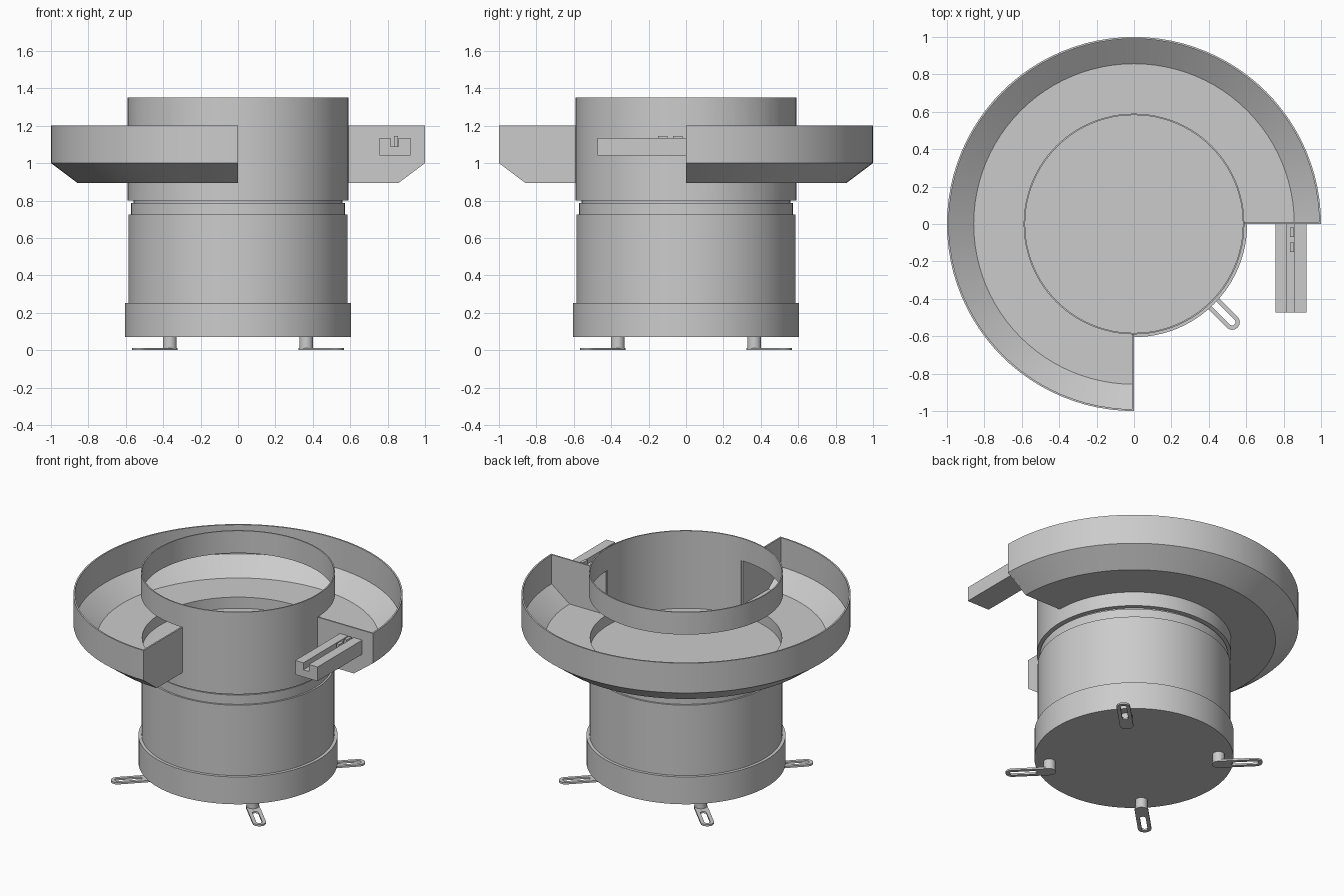
import bpy, bmesh, math
from mathutils import Vector, Matrix

if "Cube" in bpy.data.objects:
    bpy.data.objects.remove(bpy.data.objects["Cube"])


def finish(name, bm, smooth=True):
    bmesh.ops.remove_doubles(bm, verts=bm.verts, dist=1e-5)
    bmesh.ops.recalc_face_normals(bm, faces=bm.faces)
    me = bpy.data.meshes.new(name)
    bm.to_mesh(me)
    bm.free()
    ob = bpy.data.objects.new(name, me)
    bpy.context.collection.objects.link(ob)
    if smooth:
        shade(ob)
    return ob


def activate(ob):
    bpy.ops.object.select_all(action='DESELECT')
    ob.select_set(True)
    bpy.context.view_layer.objects.active = ob


def shade(ob):
    activate(ob)
    bpy.ops.object.shade_smooth_by_angle(angle=math.radians(25))


def revolve(name, profile, start=0, end=360, steps=96, smooth=True):
    """Turn a closed (radius, z) profile about z; partial turns get end caps."""
    bm = bmesh.new()
    rings = []
    for i in range(steps + 1):
        a = math.radians(start + (end - start) * i / steps)
        rings.append([bm.verts.new((r * math.cos(a), r * math.sin(a), z)) for r, z in profile])
    n = len(profile)
    for a, b in zip(rings, rings[1:]):
        for j in range(n):
            k = (j + 1) % n
            if profile[j][0] or profile[k][0]:
                bm.faces.new((a[j], a[k], b[k], b[j]))
    if end - start < 360:
        bm.faces.new(rings[0])
        bm.faces.new(rings[-1])
    return finish(name, bm, smooth)


def prism(name, points, offset):
    """Extrude a flat polygon by an offset vector."""
    bm = bmesh.new()
    face = bm.faces.new([bm.verts.new(p) for p in points])
    out = bmesh.ops.extrude_face_region(bm, geom=[face], use_keep_orig=True)
    moved = [v for v in out['geom'] if isinstance(v, bmesh.types.BMVert)]
    bmesh.ops.translate(bm, verts=moved, vec=Vector(offset))
    return finish(name, bm, False)


def stadium(x0, x1, r, n=12):
    pts = []
    for cx, a0 in ((x1, -90), (x0, 90)):
        for i in range(n + 1):
            a = math.radians(a0 + 180 * i / n)
            pts.append((cx + r * math.cos(a), r * math.sin(a)))
    return pts


# drive body: base skirt, housing, neck
revolve("drive_body", [(0, .07), (.605, .07), (.605, .253), (.585, .253), (.585, .725),
                       (.573, .725), (.573, .787), (.56, .787), (.56, .805), (0, .805)])

# bowl, opened to the tray over three quarters of the turn
bowl = revolve("bowl", [(0, .80), (.59, .80), (.59, 1.35), (.582, 1.35), (.582, .83), (0, .83)],
               smooth=False)
cutter = revolve("bowl_opening_cutter", [(.5, .905), (.7, .905), (.7, 1.2), (.5, 1.2)], 0, 270, 72,
                 smooth=False)
cutter.hide_render = True
mod = bowl.modifiers.new("opening", 'BOOLEAN')
mod.object = cutter
mod.operation = 'DIFFERENCE'
mod.solver = 'EXACT'
activate(bowl)
bpy.ops.object.modifier_apply(modifier=mod.name)
bpy.data.objects.remove(cutter)
shade(bowl)

# outer tray with sloped rim
revolve("outer_tray", [(.585, .895), (.86, .895), (1, 1), (1, 1.2), (.99, 1.2), (.99, 1.005),
                       (.857, .905), (.585, .905)], 0, 270, 72)

# tray end plates
end = [(.588, .895), (.86, .895), (1, 1), (1, 1.2), (.588, 1.2)]
prism("tray_end_plate_right", [(r, 0, z) for r, z in end], (0, .01, 0))
prism("tray_end_plate_front", [(0, -r, z) for r, z in end], (-.01, 0, 0))

# outfeed chute with open slot
chute = [(.756, 1.04), (.921, 1.04), (.921, 1.135), (.857, 1.135), (.857, 1.088),
         (.816, 1.088), (.816, 1.135), (.756, 1.135)]
prism("outfeed_chute", [(x, 0, z) for x, z in chute], (0, -.473, 0))

# small workpieces sitting in the slot
for i, y in enumerate((-.15, -.07)):
    part = [(y, 1.088), (y + .05, 1.088), (y + .05, 1.145), (y, 1.145)]
    prism(f"workpiece_{i + 1}", [(.835, a, z) for a, z in part], (.02, 0, 0))

# four posts with slotted feet
for i in range(4):
    turn = Matrix.Rotation(math.radians(45 + 90 * i), 4, 'Z')
    bm = bmesh.new()
    bmesh.ops.create_cone(bm, cap_ends=True, segments=32, radius1=.037, radius2=.037, depth=.07,
                          matrix=turn @ Matrix.Translation((.516, 0, .045)))
    finish(f"post_{i + 1}", bm)

    bm = bmesh.new()
    loops = [[bm.verts.new((x, y, z)) for x, y in stadium(*s)]
             for s, z in (((.516, .742, .041), 0), ((.516, .742, .041), .012),
                          ((.61, .742, .018), .012), ((.61, .742, .018), 0))]
    for a, b in zip(loops, loops[1:] + loops[:1]):
        for j in range(len(a)):
            k = (j + 1) % len(a)
            bm.faces.new((a[j], a[k], b[k], b[j]))
    bm.transform(turn)
    finish(f"slotted_foot_{i + 1}", bm)
